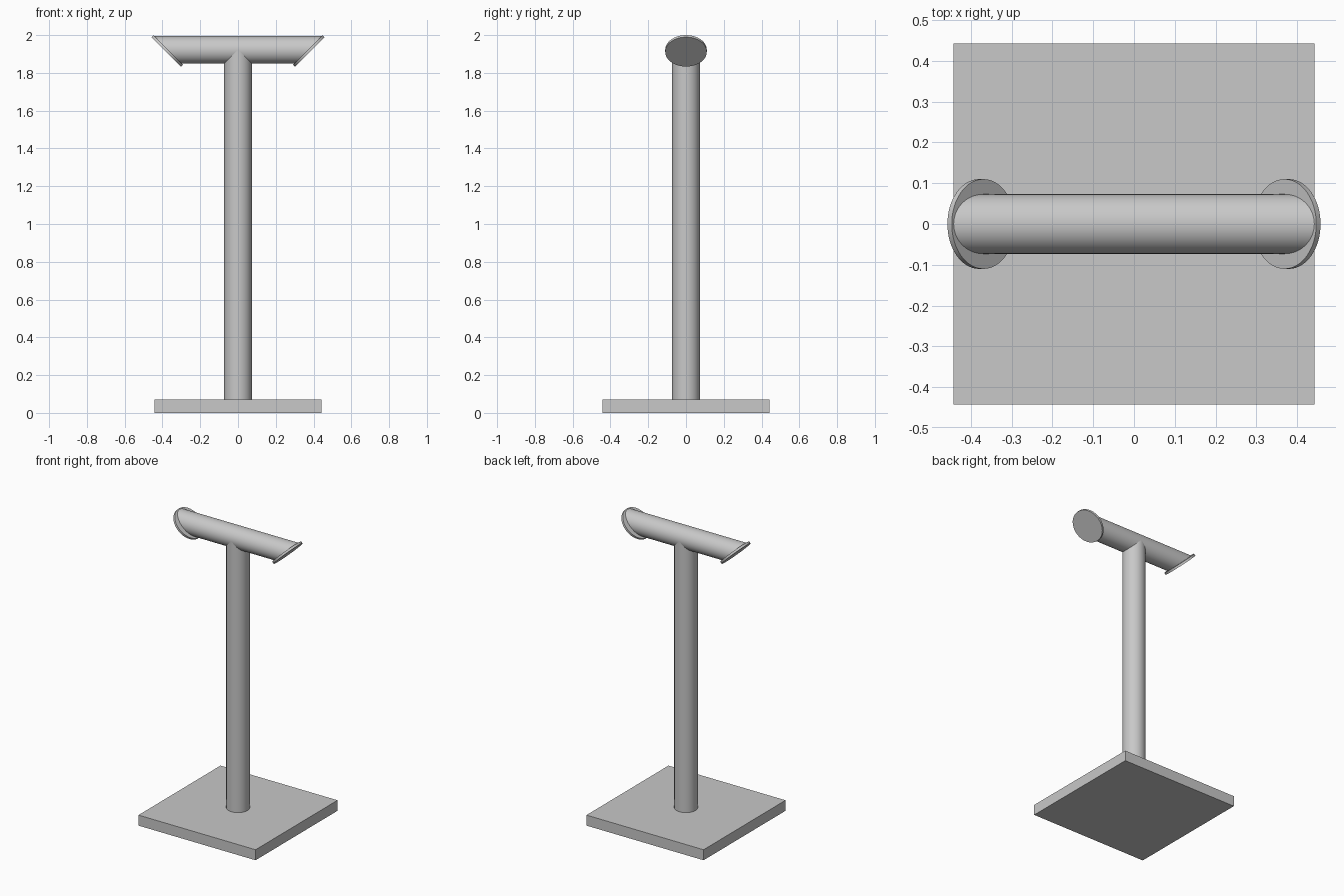
import bpy
from math import radians
from mathutils import Vector

cube = bpy.data.objects.get("Cube")
if cube:
    bpy.data.objects.remove(cube, do_unlink=True)

TUBE_R = 0.073      # post and bar radius
AXIS_Z = 1.922      # height of the bar's axis
BAR_HALF = 0.369    # half length of the bar along its axis
BASE_H = 0.072
CAP_R, CAP_T = 0.11, 0.015

grey = bpy.data.materials.new("plain grey")
grey.use_nodes = True
grey.diffuse_color = (0.58, 0.58, 0.58, 1)
grey.node_tree.nodes["Principled BSDF"].inputs["Base Color"].default_value = (0.58, 0.58, 0.58, 1)


def finish(name):
    obj = bpy.context.object
    obj.name = name
    obj.data.materials.append(grey)
    bpy.ops.object.transform_apply(location=True, rotation=True, scale=True)
    bpy.ops.object.shade_smooth_by_angle(angle=radians(30))
    return obj


def cylinder(name, radius, depth, location, tilt=0):
    bpy.ops.mesh.primitive_cylinder_add(vertices=64, radius=radius, depth=depth,
                                        location=location, rotation=(0, tilt, 0))
    return finish(name)


# Square base plate
bpy.ops.mesh.primitive_cube_add(size=1, location=(0, 0, BASE_H / 2))
bpy.context.object.scale = (0.886, 0.886, BASE_H)
finish("base_plate")

# Upright post, running up to the bar's axis
cylinder("post", TUBE_R, AXIS_Z - BASE_H, (0, 0, (AXIS_Z + BASE_H) / 2))

# Crossbar with ends mitred at 45 degrees, longer along the top
bar = cylinder("crossbar", TUBE_R, 2 * BAR_HALF, (0, 0, AXIS_Z), radians(90))
for v in bar.data.vertices:
    side = 1 if v.co.x > 0 else -1
    v.co.x = side * (BAR_HALF + v.co.z - AXIS_Z)
bar.data.update()

# Thin round caps over the mitred ends
for name, side in (("left_end_cap", 1), ("right_end_cap", -1)):
    normal = Vector((side, 0, -1)).normalized()
    centre = Vector((side * BAR_HALF, 0, AXIS_Z)) + normal * CAP_T / 2
    cylinder(name, CAP_R, CAP_T, centre, side * radians(135))
